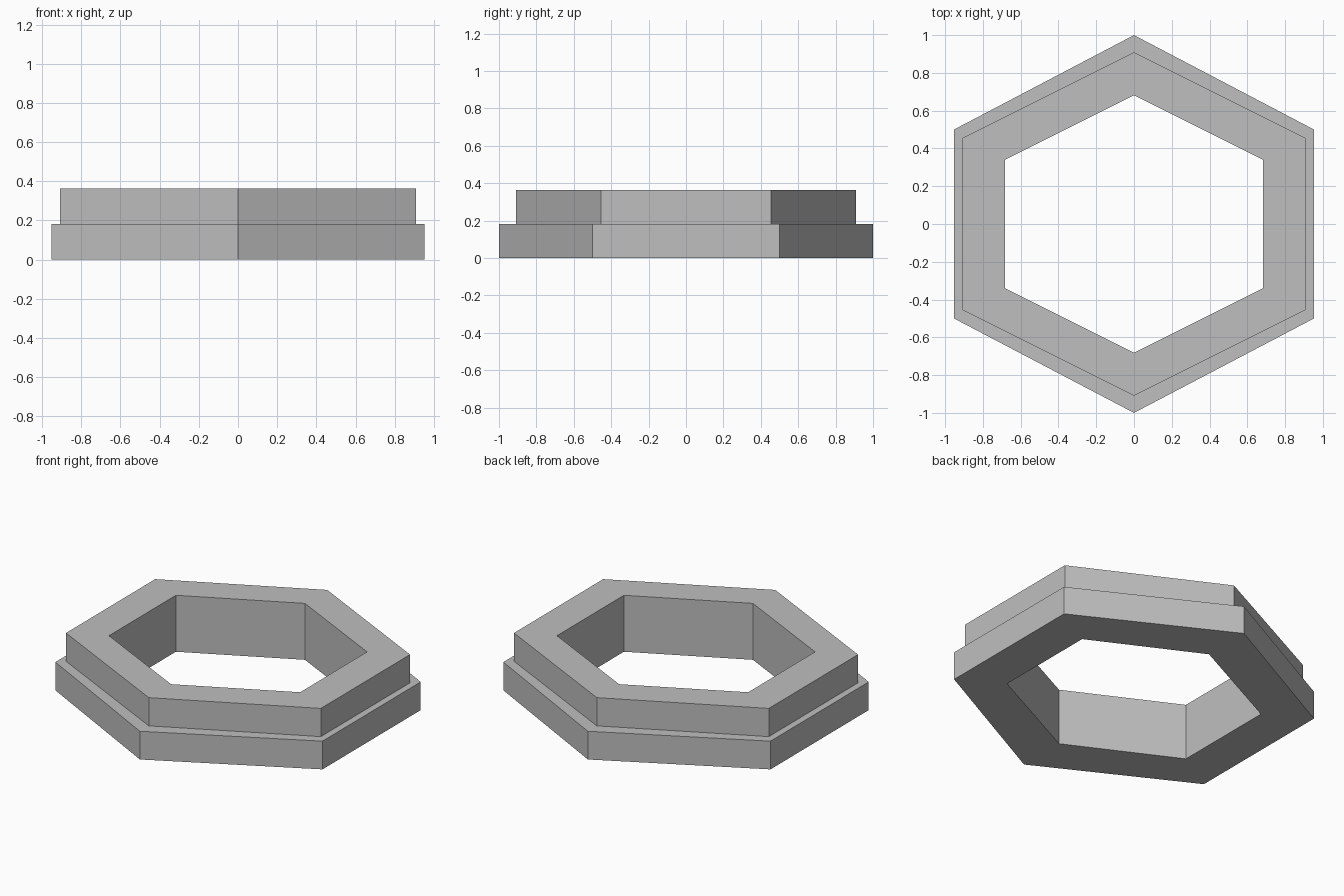
import bpy
import bmesh

cube = bpy.data.objects.get("Cube")
if cube:
    bpy.data.objects.remove(cube, do_unlink=True)

# Plain grey material
grey = bpy.data.materials.new("grey")
grey.use_nodes = True
color = (0.52, 0.52, 0.52, 1.0)
grey.diffuse_color = color
grey.node_tree.nodes["Principled BSDF"].inputs["Base Color"].default_value = color

STEP, TOP = 0.182, 0.364
BASE = (0.953, 1.0)       # half width, half length
UPPER = (0.909, 0.909)
HOLE = (0.682, 0.682)


def hexagon(bm, size, z):
    """Ring of six vertices with points toward the front and back."""
    w, l = size
    corners = [(0, -l), (w, -l / 2), (w, l / 2), (0, l), (-w, l / 2), (-w, -l / 2)]
    return [bm.verts.new((x, y, z)) for x, y in corners]


# Stepped ring: hexagon outlines in order around the wall's cross-section
bm = bmesh.new()
section = [(HOLE, 0), (BASE, 0), (BASE, STEP), (UPPER, STEP), (UPPER, TOP), (HOLE, TOP)]
rings = [hexagon(bm, size, z) for size, z in section]
for k, ring in enumerate(rings):
    following = rings[(k + 1) % len(rings)]
    for i in range(6):
        j = (i + 1) % 6
        bm.faces.new((ring[i], ring[j], following[j], following[i]))
bmesh.ops.recalc_face_normals(bm, faces=bm.faces)

mesh = bpy.data.meshes.new("stepped_hex_ring")
bm.to_mesh(mesh)
bm.free()
mesh.materials.append(grey)
bpy.context.collection.objects.link(bpy.data.objects.new("stepped_hex_ring", mesh))
